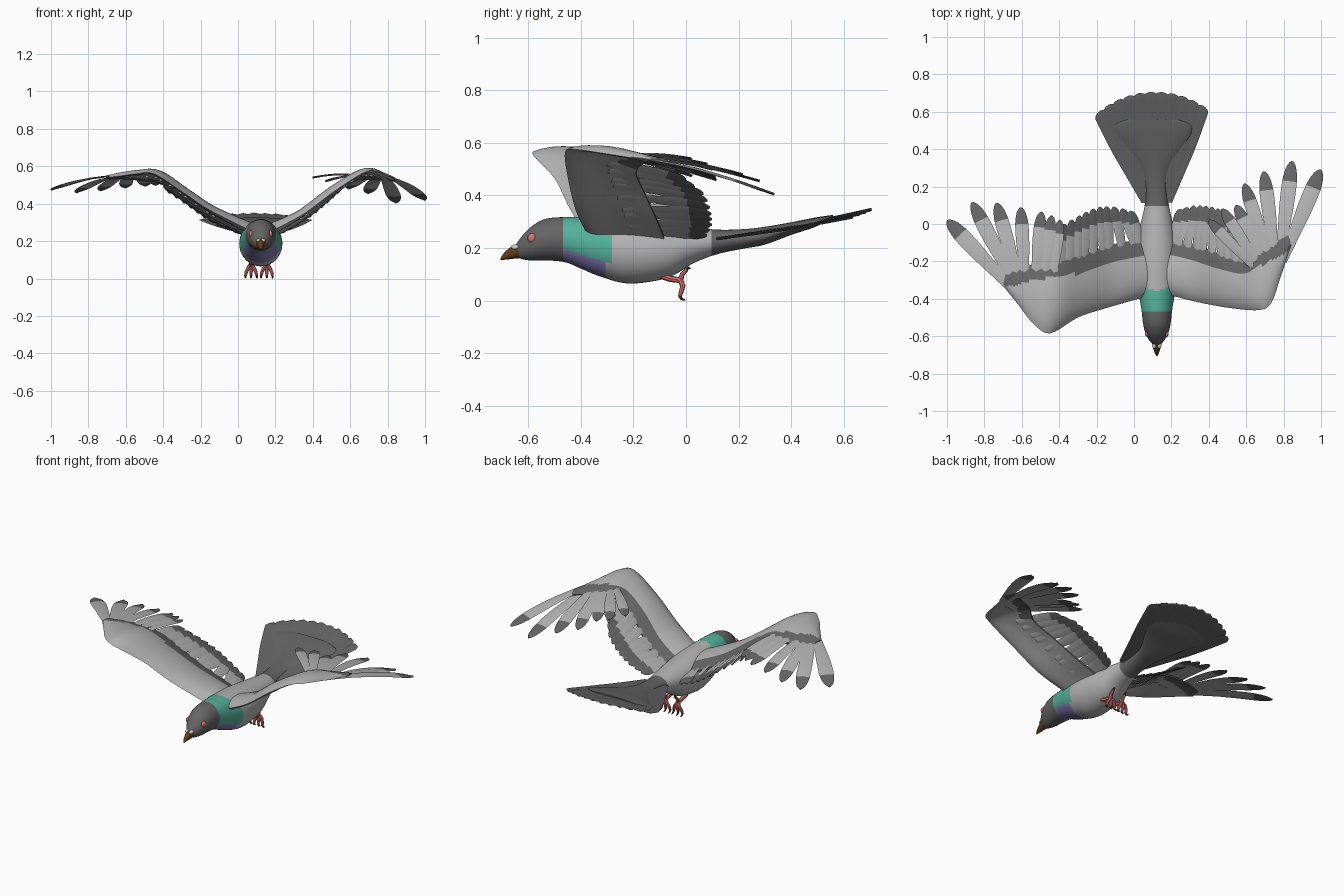
import bpy, bmesh, math
from mathutils import Vector as V

if "Cube" in bpy.data.objects:
    bpy.data.objects.remove(bpy.data.objects["Cube"])

CX = 0.122  # body centre line


def mat(name, r, g, b):
    m = bpy.data.materials.new(name)
    m.diffuse_color = (r, g, b, 1)
    m.use_nodes = True
    m.node_tree.nodes["Principled BSDF"].inputs["Base Color"].default_value = m.diffuse_color
    return m


LIGHT = mat("light_grey", .45, .45, .45)
DARK = mat("dark_grey", .13, .13, .13)
TEAL = mat("neck_teal", .09, .44, .33)
PURPLE = mat("breast_purple", .25, .21, .48)
BROWN = mat("beak_brown", .12, .045, .01)
RED = mat("eye_red", .68, .18, .17)
PINK = mat("leg_pink", .72, .18, .16)
WHITE = mat("cere_white", .62, .62, .60)
CLAW = mat("claw_grey", .06, .06, .06)


def catmull(rows, n):
    """Smoothly resample a list of equal-length tuples, n steps per span."""
    out = []
    for i in range(len(rows) - 1):
        p = [rows[max(0, min(len(rows) - 1, i + k))] for k in (-1, 0, 1, 2)]
        for s in range(n + (i == len(rows) - 2)):
            t = s / n
            out.append(tuple(.5 * (2 * b + (c - a) * t + (2 * a - 5 * b + 4 * c - d) * t * t
                                   + (3 * b - a - 3 * c + d) * t ** 3)
                             for a, b, c, d in zip(*p)))
    return out


def loft(name, rings, mats, rule=None):
    """Skin closed rings; rule(ring, side, centre) gives the material slot."""
    bm = bmesh.new()
    vs = [[bm.verts.new(p) for p in r] for r in rings]
    n = len(rings[0])
    for i in range(len(rings) - 1):
        for j in range(n):
            k = (j + 1) % n
            f = bm.faces.new((vs[i][j], vs[i][k], vs[i + 1][k], vs[i + 1][j]))
            if rule:
                f.material_index = rule(i, j, f.calc_center_median())
    for r, i in ((vs[0], 0), (vs[-1], len(rings) - 2)):
        f = bm.faces.new(r)
        if rule:
            f.material_index = rule(i, 0, f.calc_center_median())
    bmesh.ops.recalc_face_normals(bm, faces=bm.faces)
    me = bpy.data.meshes.new(name)
    bm.to_mesh(me)
    bm.free()
    for m in mats:
        me.materials.append(m)
    ob = bpy.data.objects.new(name, me)
    bpy.context.collection.objects.link(ob)
    return ob


def oval(y, top, bot, w, n=40):
    zc, h = (top + bot) / 2, (top - bot) / 2
    cx = CX - .05 * max(0, y - .1)  # the tail swings slightly to one side
    return [V((cx + w * math.cos(a), y, zc + h * math.sin(a)))
            for a in (2 * math.pi * k / n for k in range(n))]


def tube(name, path, radii, m, n=8):
    path = [V(p) for p in path]
    rings = []
    for i, p in enumerate(path):
        t = (path[min(i + 1, len(path) - 1)] - path[max(i - 1, 0)]).normalized()
        a = t.cross(V((1, 0, 0))).normalized()
        b = t.cross(a)
        rings.append([p + radii[i] * (a * math.cos(q) + b * math.sin(q))
                      for q in (2 * math.pi * k / n for k in range(n))])
    return loft(name, rings, [m])


def ball(name, loc, scale, m):
    rings = []
    for i in range(1, 12):
        a = math.pi * i / 12
        rings.append([V(loc) + V((scale[0] * math.cos(a),
                                  scale[1] * math.sin(a) * math.cos(b),
                                  scale[2] * math.sin(a) * math.sin(b)))
                      for b in (2 * math.pi * k / 16 for k in range(16))])
    return loft(name, rings, [m])


def feather(name, base, tip, width, up, mats, tip_at=.8, th=.005, lift=.03, rnd=.18):
    """Thin blade with a rounded end and a coloured tip."""
    base, tip = V(base), V(tip)
    d = tip - base
    side = d.cross(up).normalized()
    nor = side.cross(d).normalized()
    ts = [0, .2, .4, .55, .68, .75, .8, .85, .9, .94, .97, .99, 1]
    rings = []
    for t in ts:
        w = width / 2 * (.5 + .5 * min(1, t / .6))
        if t > 1 - rnd:
            w *= math.sqrt(max(.02, 1 - ((t - 1 + rnd) / rnd) ** 2))
        c = base + d * t + nor * lift * d.length * math.sin(math.pi * t)
        rings.append([c - side * w, c + nor * th, c + side * w, c - nor * th])
    loft(name, rings, mats, lambda i, j, c: int(ts[i] >= tip_at))


# body, neck, head and tail root
SECT = [(-.648, .212, .168, .016), (-.62, .25, .157, .042), (-.58, .288, .152, .062),
        (-.53, .312, .153, .074), (-.46, .318, .146, .082), (-.40, .318, .122, .092),
        (-.33, .315, .093, .105), (-.23, .31, .066, .115), (-.13, .30, .073, .112),
        (-.05, .29, .095, .10), (.03, .28, .143, .08), (.12, .27, .177, .062),
        (.22, .272, .198, .063), (.30, .281, .213, .088), (.40, .298, .25, .148),
        (.48, .314, .276, .20), (.53, .322, .298, .20), (.56, .326, .312, .13)]


def body_rule(i, j, c):
    if c.y < -.472 or c.y > .10:
        return 1
    line = .195 - .31 * (c.y + .46)
    if c.z < line:
        return 3 if c.y < -.31 else 0
    return 2 if c.y < -.285 - .065 * max(0, (c.z - .24) / .07) else 0


loft("body", [oval(*s) for s in catmull(SECT, 8)], [LIGHT, DARK, TEAL, PURPLE], body_rule)

# beak, cere and eyes
BEAK = [(-.625, .228, .162, .030), (-.65, .212, .160, .023), (-.675, .198, .157, .016),
        (-.695, .178, .155, .009), (-.706, .160, .154, .003)]
loft("beak", [oval(*s, n=16) for s in catmull(BEAK, 3)], [BROWN])
for s in (-1, 1):
    ball("cere", (CX + s * .013, -.648, .203), (.012, .018, .011), WHITE)
    ball("eye", (CX + s * .053, -.585, .238), (.011, .018, .018), RED)

# tail fan
NT = 11
for k in range(NT):
    u = 2 * k / (NT - 1) - 1
    a = math.radians(25.5 * u - 3)
    L = .657 - .025 * u * u
    feather("tail_feather", (CX + .06 * u, .12, .236),
            (CX + L * math.sin(a), .05 + L * math.cos(a), .347 - .03 * u * u + .001 * (k % 2)),
            .088, V((0, 0, 1)), [DARK], tip_at=2, lift=-.01, rnd=.06)


def lerp_list(pts, u):
    f = u * (len(pts) - 1)
    i = min(int(f), len(pts) - 2)
    return V(pts[i]).lerp(V(pts[i + 1]), f - i)


def wing(name, sect, sec_tips, prim_bases, prim_tips):
    # covered part of the wing: aerofoil sections of lead point and trail point
    rows = catmull(sect, 5)
    N = 14
    rings, dist, span = [], [], len(rows)
    for i, r in enumerate(rows):
        a, b = V(r[:3]), V(r[3:])
        q, p = rows[min(i + 1, span - 1)], rows[max(i - 1, 0)]
        along = (V(q[:3]) + V(q[3:]) - V(p[:3]) - V(p[3:]))
        nor = along.cross(b - a).normalized()
        if nor.z < 0:
            nor = -nor
        taper = 1 - .65 * i / (span - 1) + .6 * max(0, 1 - i / 5)
        top, bot = [], []
        for k in range(N + 1):
            t = k / N
            c = a.lerp(b, t) + nor * .06 * (b - a).length * math.sin(math.pi * t)
            h = taper * .05 * math.sqrt(t) * (1 - t) + .005 * min(1, t * 5)
            top.append(c + nor * h)
            bot.append(c - nor * h * .8)
        rings.append(top + bot[:0:-1])
        dist.append((b - a).length)

    def rule(i, j, c):
        if j > N and i < 16:  # the arm is plain underneath
            return 0
        t = (j + .5) / N if j < N else 1 - (j - N + .5) / (N + 1)
        return int((1 - t) * dist[i] < .09)
    loft(name + "_wing", rings, [LIGHT, DARK], rule)
    # secondaries along the arm
    n = 10
    for k in range(n):
        u = k / (n - 1)
        s = rows[int(u * 15)]
        base = V(s[:3]).lerp(V(s[3:]), .6)
        up = V((.55 if name == "left" else -.55, 0, .83))
        feather(name + "_secondary", base, lerp_list(sec_tips, u), .064, up, [LIGHT, DARK], tip_at=.74)
    # primaries fanned around the wrist
    for k, tip in enumerate(prim_tips):
        u = k / (len(prim_tips) - 1)
        feather(name + "_primary", lerp_list(prim_bases, u), tip, .084 - .024 * u,
                V((0, 0, 1)), [LIGHT, DARK], rnd=.25)


wing("left",
     [(.06, -.39, .26, .06, -.08, .23), (-.15, -.45, .365, -.12, -.11, .315),
      (-.30, -.50, .465, -.27, -.16, .42), (-.45, -.585, .56, -.39, -.20, .505),
      (-.545, -.525, .56, -.51, -.21, .525), (-.62, -.43, .55, -.62, -.24, .535),
      (-.70, -.33, .54, -.685, -.26, .533)],
     [(-.02, .07, .25), (-.12, .095, .29), (-.20, .09, .34), (-.28, .05, .40), (-.37, .0, .46)],
     [(-.64, -.36, .55), (-.58, -.36, .55), (-.44, -.34, .54)],
     [(-.998, .02, .475), (-.865, .115, .46), (-.735, .112, .47), (-.605, .088, .485),
      (-.495, .065, .495), (-.44, .045, .50), (-.395, .02, .50)])
wing("right",
     [(.19, -.38, .26, .20, -.08, .23), (.35, -.42, .345, .33, -.11, .305),
      (.52, -.45, .47, .46, -.16, .415), (.67, -.46, .565, .57, -.19, .49),
      (.735, -.42, .575, .64, -.15, .53), (.785, -.28, .555, .73, -.11, .53),
      (.84, -.12, .53, .825, -.06, .522)],
     [(.25, .08, .25), (.33, .10, .295), (.40, .095, .34), (.47, .075, .40), (.53, .0, .455)],
     [(.795, -.20, .545), (.74, -.24, .55), (.66, -.25, .55)],
     [(.998, .29, .42), (.845, .335, .405), (.695, .28, .455), (.59, .215, .48),
      (.545, .10, .50), (.47, .08, .52), (.40, .02, .54)])

# legs, toes and claws
for s in (-1, 1):
    fx = CX - .01 + s * .042
    tube("leg", [(fx, -.10, .10), (fx, -.06, .083), (fx, -.018, .077)], [.016, .012, .011], PINK)
    for k in (-1, 0, 1):
        x = fx + k * .026
        tube("toe", [(fx, -.022, .08), (fx + k * .016, -.012, .055), (x, -.018, .035), (x + k * .004, -.024, .014)],
             [.011, .010, .009, .007], PINK)
        tube("claw", [(x + k * .004, -.024, .018), (x + k * .005, -.016, .006), (x + k * .005, -.002, .002)],
             [.007, .005, .002], CLAW)
    tube("hind_toe", [(fx, -.022, .075), (fx, -.014, .10), (fx, .002, .118)], [.011, .009, .008], PINK)
    tube("hind_claw", [(fx, .0, .116), (fx, .01, .126), (fx, .018, .122)], [.007, .005, .002], CLAW)

# smooth shading with sharp feather edges
bpy.ops.object.select_all(action='SELECT')
bpy.context.view_layer.objects.active = bpy.data.objects["body"]
bpy.ops.object.shade_smooth_by_angle(angle=math.radians(40))
